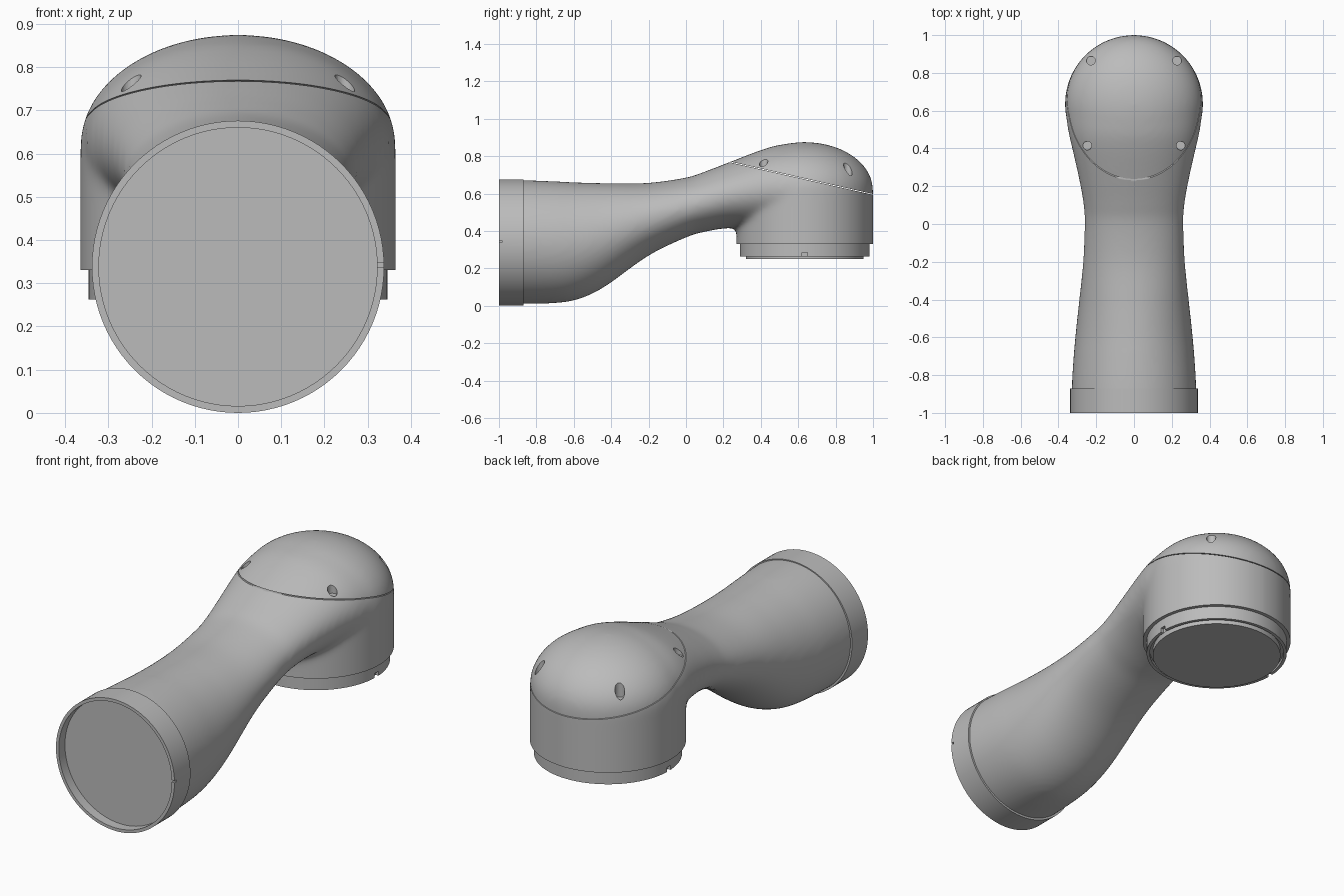
import bpy, bmesh, math
from mathutils import Vector, Matrix

default = bpy.data.objects.get("Cube")
if default:
    bpy.data.objects.remove(default, do_unlink=True)

grey = bpy.data.materials.new("light_grey")
grey.use_nodes = True
COLOUR = (0.5, 0.5, 0.5, 1)
grey.diffuse_color = COLOUR
grey.node_tree.nodes["Principled BSDF"].inputs["Base Color"].default_value = COLOUR

HEAD_Y, HEAD_R = 0.635, 0.365
COLLAR_Y, COLLAR_R = -0.87, 0.338


def finish(name, bm, matrix=Matrix()):
    bmesh.ops.recalc_face_normals(bm, faces=bm.faces)
    bm.transform(matrix)
    mesh = bpy.data.meshes.new(name)
    bm.to_mesh(mesh)
    bm.free()
    mesh.materials.append(grey)
    obj = bpy.data.objects.new(name, mesh)
    bpy.context.collection.objects.link(obj)
    return obj


def activate(obj):
    bpy.ops.object.select_all(action='DESELECT')
    obj.select_set(True)
    bpy.context.view_layer.objects.active = obj


def apply_modifier(obj, kind, **settings):
    activate(obj)
    mod = obj.modifiers.new(kind.lower(), kind)
    for key, value in settings.items():
        setattr(mod, key, value)
    bpy.ops.object.modifier_apply(modifier=mod.name)


def cut(obj, cutter, operation='DIFFERENCE'):
    apply_modifier(obj, 'BOOLEAN', object=cutter, operation=operation, solver='EXACT')
    bpy.data.objects.remove(cutter, do_unlink=True)


def box(size, matrix):
    bm = bmesh.new()
    bmesh.ops.create_cube(bm, size=1)
    bm.transform(Matrix.Diagonal((*size, 1)))
    return finish("cutter", bm, matrix)


def loft(name, rings, matrix=Matrix()):
    """Skin closed rings of points and close both ends."""
    bm = bmesh.new()
    loops = [[bm.verts.new(p) for p in ring] for ring in rings]
    n = len(loops[0])
    for a, b in zip(loops, loops[1:]):
        for i in range(n):
            bm.faces.new((a[i], a[(i + 1) % n], b[(i + 1) % n], b[i]))
    bm.faces.new(loops[0])
    bm.faces.new(loops[-1])
    return finish(name, bm, matrix)


def lathe(name, profile, matrix=Matrix(), sides=96):
    turns = [2 * math.pi * i / sides for i in range(sides)]
    return loft(name, [[(r * math.cos(t), r * math.sin(t), z) for t in turns]
                       for r, z in profile], matrix)


def catmull(points, steps=6):
    pts = [Vector(p) for p in points]
    pts = [2 * pts[0] - pts[1]] + pts + [2 * pts[-1] - pts[-2]]
    out = []
    for a, b, c, d in zip(pts, pts[1:], pts[2:], pts[3:]):
        for s in range(steps):
            t = s / steps
            out.append(0.5 * (2 * b + (c - a) * t + (2 * a - 5 * b + 4 * c - d) * t * t
                              + (3 * b - a - 3 * c + d) * t ** 3))
    return out + [pts[-2]]


# Arm: oval sections given as y, top, bottom, half width
stations = [
    (-0.96, 0.673, 0.010, 0.331), (-0.85, 0.671, 0.010, 0.329),
    (-0.70, 0.665, 0.014, 0.320), (-0.60, 0.660, 0.028, 0.311),
    (-0.50, 0.657, 0.065, 0.301), (-0.40, 0.655, 0.125, 0.290),
    (-0.20, 0.657, 0.268, 0.270), (0.0, 0.685, 0.365, 0.262),
    (0.10, 0.717, 0.395, 0.268), (0.23, 0.767, 0.415, 0.290),
    (0.40, 0.832, 0.410, 0.328), (0.50, 0.860, 0.390, 0.350),
    (HEAD_Y, 0.875, 0.370, HEAD_R),
]
rings = []
for y, top, low, half in catmull(stations):
    turns = [2 * math.pi * i / 72 for i in range(72)]
    rings.append([(half * math.cos(t), y, (top + low) / 2 + (top - low) / 2 * math.sin(t))
                  for t in turns])
body = loft("body", rings)

# Upright head with a domed top
dome = [(HEAD_R * math.cos(a), 0.62 + 0.255 * math.sin(a))
        for a in [math.pi / 2 * i / 17 for i in range(17)]]
head = lathe("head", [(HEAD_R, 0.25)] + dome + [(0.01, 0.875)],
             Matrix.Translation((0, HEAD_Y, 0)))

# Blend arm and head into one skin, then trim the two flat ends
cut(body, head, 'UNION')
apply_modifier(body, 'REMESH', mode='VOXEL', voxel_size=0.0125)
apply_modifier(body, 'SMOOTH', factor=0.5, iterations=24)
cut(body, box((2, 1, 1), Matrix.Translation((0, COLLAR_Y - 0.5, 0.4))))
cut(body, box((2, 1, 0.5), Matrix.Translation((0, 0.7, 0.33 - 0.25))))

# Split off the sloping cap with a hairline gap
slope = Matrix.Translation((0, HEAD_Y, 0.678)) @ Matrix.Rotation(-0.223, 4, 'X')
cap = body.copy()
cap.data = body.data.copy()
cap.name = "cap"
bpy.context.collection.objects.link(cap)
cut(cap, box((4, 4, 2), slope @ Matrix.Translation((0, 0, 1.002))), 'INTERSECT')
cut(body, box((4, 4, 2), slope @ Matrix.Translation((0, 0, 0.998))))

# Screw holes in the cap
for side in (-1, 1):
    for x, y, floor in ((0.228, 0.865, 0.69), (0.247, 0.415, 0.74)):
        cut(cap, lathe("cutter", [(0.023, floor), (0.023, 1)],
                       Matrix.Translation((side * x, y, 0)), 24))

# Collar with a shallow recess and a rim notch
collar = lathe("collar", [(0.3, 0), (COLLAR_R, 0), (COLLAR_R, 0.13),
                          (0.322, 0.13), (0.322, 0.08), (0.01, 0.08)],
               Matrix.Translation((0, COLLAR_Y, COLLAR_R)) @ Matrix.Rotation(math.pi / 2, 4, 'X'))
cut(collar, box((0.06, 0.03, 0.01), Matrix.Translation((COLLAR_R, -1, 0.343))))

# Stepped ring and disc under the head
base_ring = lathe("base_ring", [(0.3, 0.335), (0.346, 0.335), (0.346, 0.262), (0.33, 0.262),
                                (0.33, 0.28), (0.315, 0.28), (0.315, 0.25), (0.01, 0.25)],
                  Matrix.Translation((0, HEAD_Y, 0)))
for side in (-1, 1):
    cut(base_ring, box((0.03, 0.03, 0.04), Matrix.Translation((side * 0.345, HEAD_Y, 0.265))))

for obj in (body, cap, collar, base_ring):
    activate(obj)
    bpy.ops.object.shade_smooth_by_angle(angle=math.radians(35))
